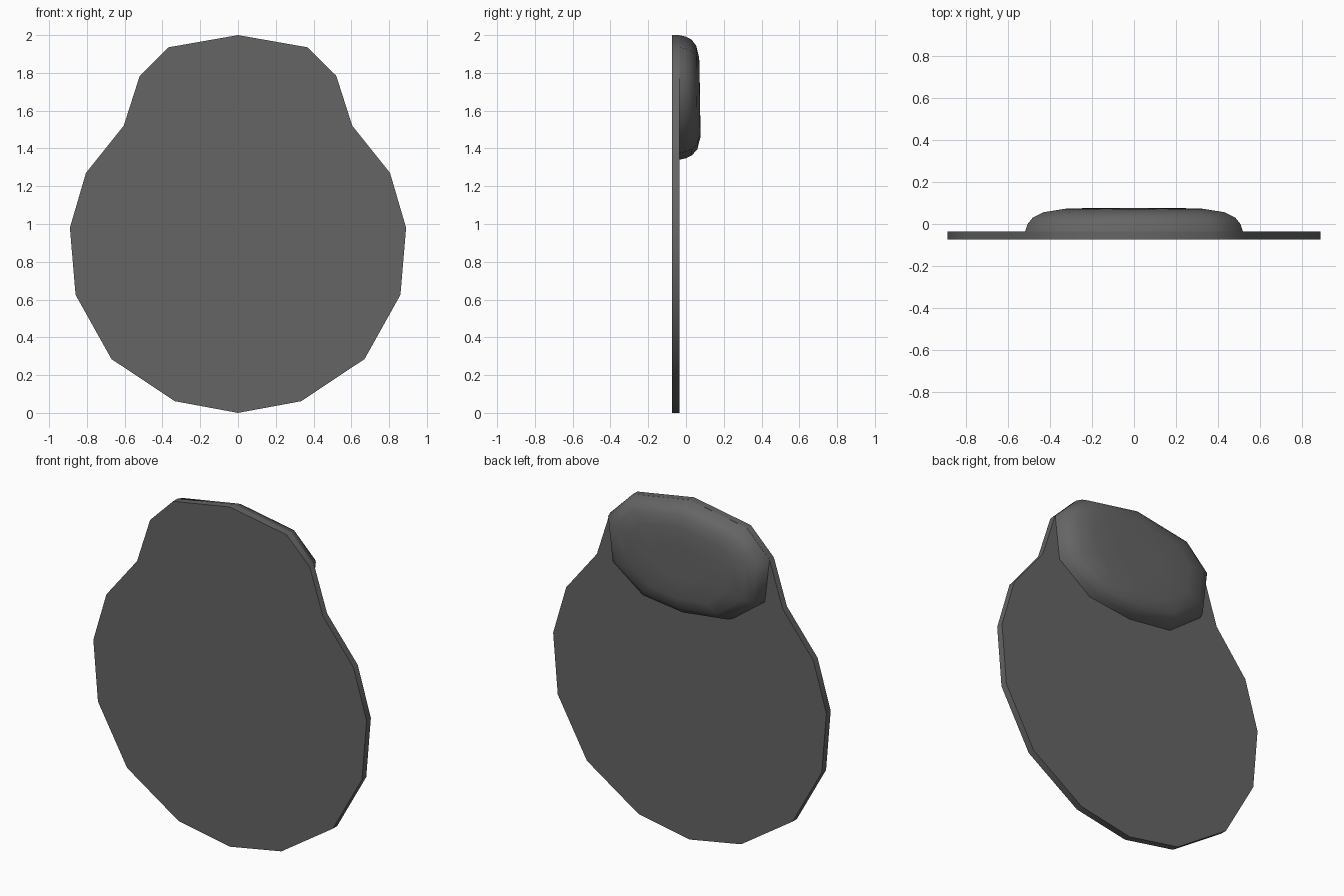
import bpy, bmesh, math

if "Cube" in bpy.data.objects:
    bpy.data.objects.remove(bpy.data.objects["Cube"])

grey = bpy.data.materials.new("dark_grey")
grey.diffuse_color = (0.13, 0.13, 0.13, 1)
grey.use_nodes = True
grey.node_tree.nodes["Principled BSDF"].inputs["Base Color"].default_value = grey.diffuse_color


def mirrored(half):
    """Close a right-half outline (top centre to bottom centre) across x = 0."""
    return half + [(-x, z) for x, z in reversed(half[1:-1])]


def loft(name, outline, centre_z, rings, tilt, angle):
    """Stack scaled copies of an outline along y; rings are (y, scale, tilt share)."""
    bm = bmesh.new()
    loops = []
    for y, s, t in rings:
        loop = []
        for x, z in outline:
            dz = (z - centre_z) * s
            loop.append(bm.verts.new((x * s, y - tilt * t * dz, centre_z + dz)))
        loops.append(loop)
    n = len(outline)
    for a, b in zip(loops, loops[1:]):
        for i in range(n):
            j = (i + 1) % n
            bm.faces.new((a[i], a[j], b[j], b[i]))
    bm.faces.new(loops[0])
    bm.faces.new(loops[-1])
    bmesh.ops.recalc_face_normals(bm, faces=bm.faces)
    me = bpy.data.meshes.new(name)
    bm.to_mesh(me)
    bm.free()
    me.materials.append(grey)
    ob = bpy.data.objects.new(name, me)
    bpy.context.collection.objects.link(ob)
    bpy.ops.object.select_all(action='DESELECT')
    ob.select_set(True)
    bpy.context.view_layer.objects.active = ob
    bpy.ops.object.shade_smooth_by_angle(angle=math.radians(angle))
    return ob


# Flat pear-shaped plate
plate = mirrored([(0, 2.0), (0.37, 1.935), (0.52, 1.785), (0.605, 1.52),
                  (0.805, 1.27), (0.89, 0.98), (0.86, 0.625),
                  (0.67, 0.285), (0.335, 0.062), (0, 0.0)])
loft("plate", plate, 1.0, [(-0.075, 1, 0), (-0.035, 1, 0)], 0, 45)

# Rounded cushion on the back, flush with the top of the plate
cushion = mirrored([(0, 2.0), (0.37, 1.935), (0.52, 1.785), (0.49, 1.53),
                    (0.28, 1.375), (0, 1.34)])
loft("cushion", cushion, 1.67,
     [(-0.037, 1, 0), (0.0, 0.975, 0), (0.03, 0.93, 0.3),
      (0.057, 0.83, 0.7), (0.073, 0.64, 1), (0.074, 0.3, 1)], 0.015, 60)
